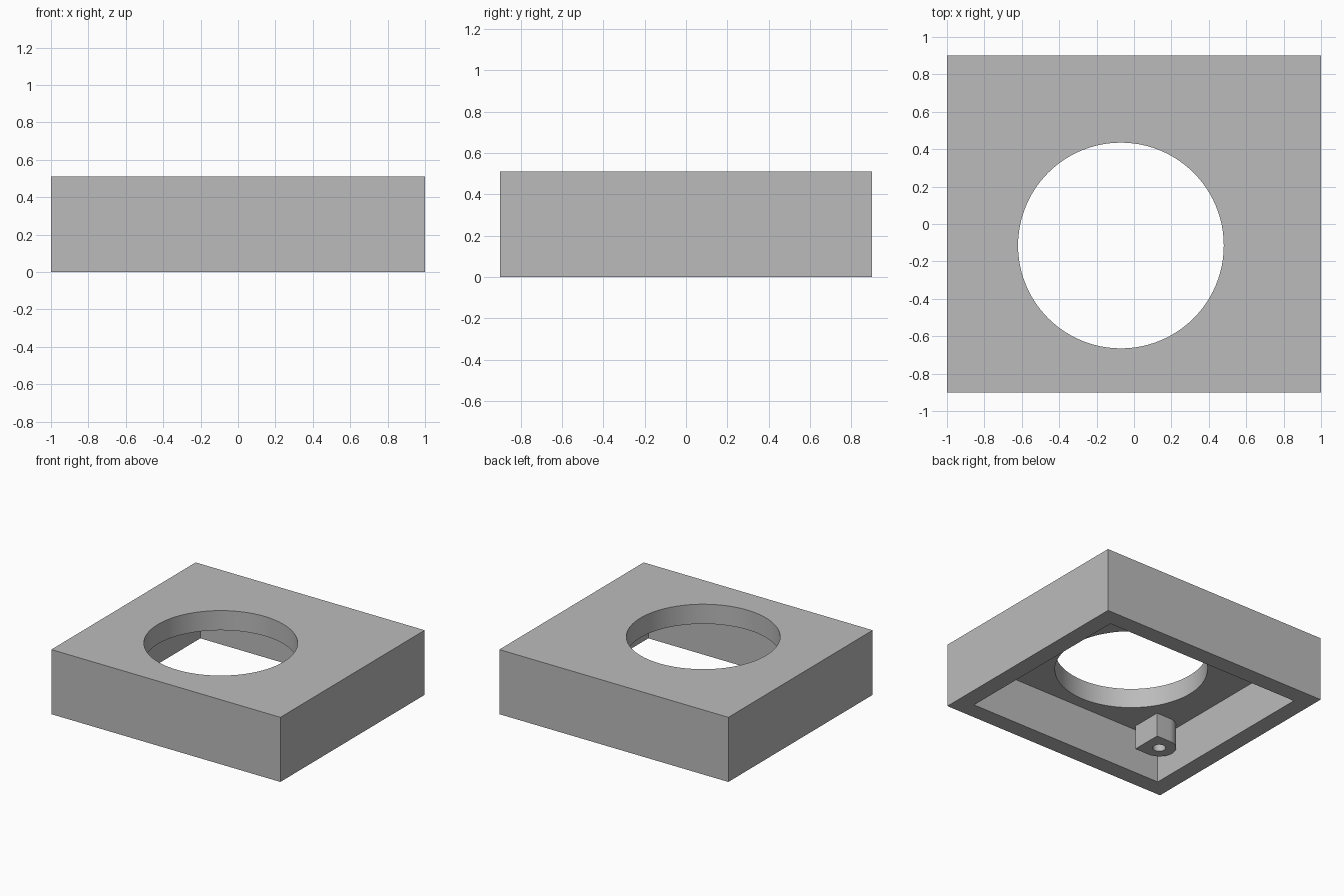
import bpy, bmesh, math
from mathutils import Vector

cube = bpy.data.objects.get("Cube")
if cube:
    bpy.data.objects.remove(cube, do_unlink=True)

WIDTH, DEPTH, HEIGHT = 2.0, 1.8, 0.51
WALL, CEILING = 0.137, 0.355
BOSS_X, BOSS_Y, BOSS_R, BOSS_Z = -0.74, -0.60, 0.122, 0.165

grey = bpy.data.materials.new("plain_grey")
grey.use_nodes = True
grey.diffuse_color = (0.5, 0.5, 0.5, 1)
grey.node_tree.nodes["Principled BSDF"].inputs["Base Color"].default_value = (0.5, 0.5, 0.5, 1)


def prism(name, outline, z0, z1):
    """Extrude a flat outline between two heights."""
    bm = bmesh.new()
    base = bm.faces.new([bm.verts.new((x, y, z0)) for x, y in outline])
    top = bmesh.ops.extrude_face_region(bm, geom=[base])["geom"]
    bmesh.ops.translate(bm, vec=Vector((0, 0, z1 - z0)),
                        verts=[g for g in top if isinstance(g, bmesh.types.BMVert)])
    bmesh.ops.recalc_face_normals(bm, faces=bm.faces)
    mesh = bpy.data.meshes.new(name)
    bm.to_mesh(mesh)
    bm.free()
    mesh.materials.append(grey)
    obj = bpy.data.objects.new(name, mesh)
    bpy.context.collection.objects.link(obj)
    return obj


def rectangle(w, d):
    return [(-w / 2, -d / 2), (w / 2, -d / 2), (w / 2, d / 2), (-w / 2, d / 2)]


def arc(cx, cy, r, start, sweep, n):
    return [(cx + r * math.cos(start + sweep * i / n),
             cy + r * math.sin(start + sweep * i / n)) for i in range(n)]


def activate(obj):
    bpy.ops.object.select_all(action='DESELECT')
    obj.select_set(True)
    bpy.context.view_layer.objects.active = obj


def cut(obj, cutter):
    """Subtract the cutter for good and discard it."""
    cutter.hide_render = True
    mod = obj.modifiers.new("cut", 'BOOLEAN')
    mod.operation, mod.solver, mod.object = 'DIFFERENCE', 'EXACT', cutter
    activate(obj)
    bpy.ops.object.modifier_apply(modifier=mod.name)
    bpy.data.objects.remove(cutter, do_unlink=True)


# Open-bottomed box with a round opening in its top
housing = prism("housing", rectangle(WIDTH, DEPTH), 0, HEIGHT)
cut(housing, prism("cavity_cutter",
                   rectangle(WIDTH - 2 * WALL, DEPTH - 2 * WALL), -0.1, CEILING))
cut(housing, prism("opening_cutter",
                   arc(-0.07, -0.115, 0.55, 0, math.tau, 96), 0.2, HEIGHT + 0.1))

# D-shaped screw boss hanging from the ceiling in one corner
outline = arc(BOSS_X, BOSS_Y, BOSS_R, math.pi / 2, math.pi, 32)
outline += [(BOSS_X, BOSS_Y - BOSS_R), (BOSS_X + BOSS_R, BOSS_Y - BOSS_R),
            (BOSS_X + BOSS_R, BOSS_Y + BOSS_R)]
boss = prism("screw_boss", outline, BOSS_Z, CEILING + 0.02)
cut(boss, prism("screw_hole_cutter",
                arc(BOSS_X, BOSS_Y, 0.047, 0, math.tau, 32), 0, CEILING))

for part in (housing, boss):
    activate(part)
    bpy.ops.object.shade_smooth_by_angle(angle=math.radians(30))
